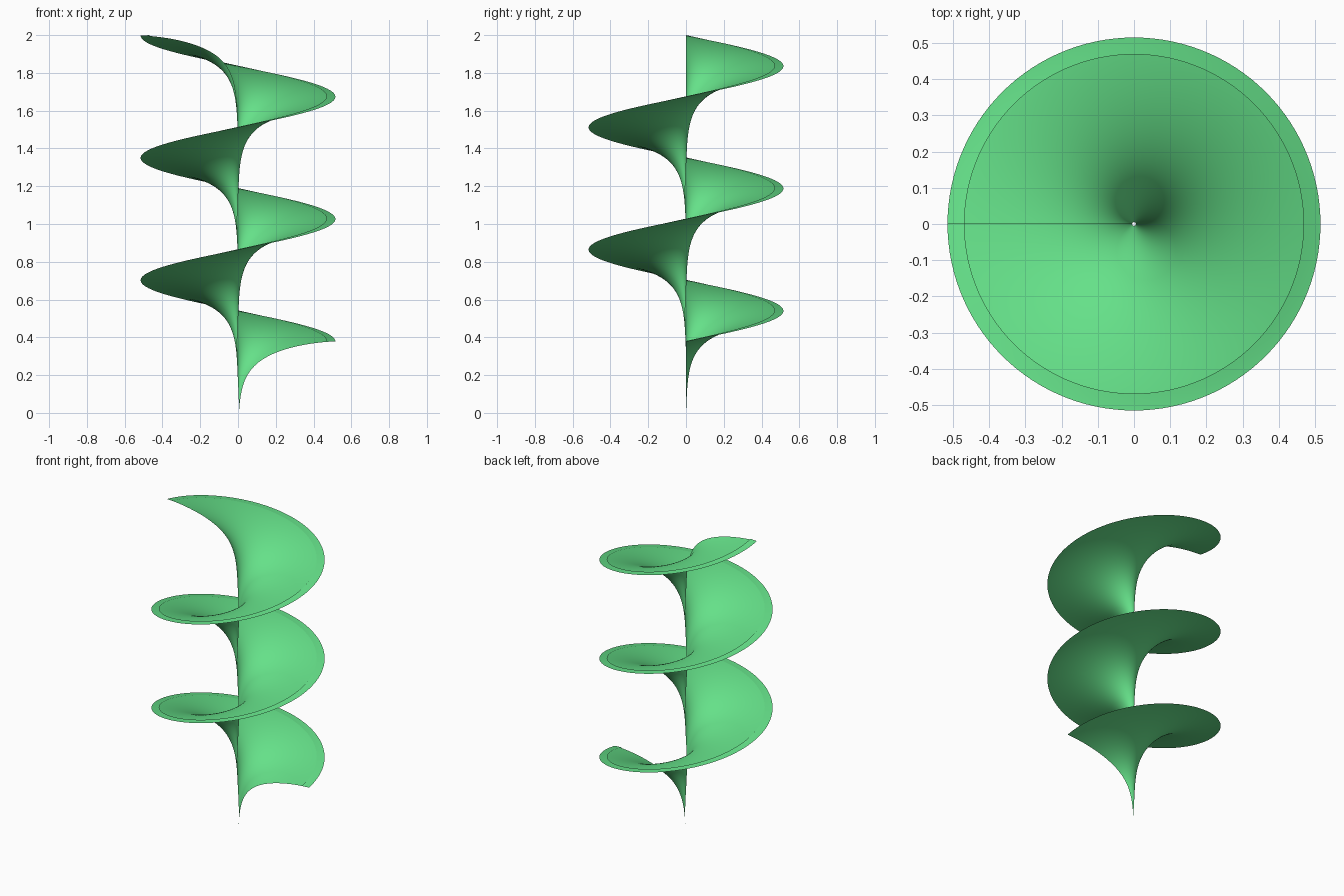
import bpy
from math import sin, cos, tan, log, pi

if "Cube" in bpy.data.objects:
    bpy.data.objects.remove(bpy.data.objects["Cube"])

# Twisted tractrix sheet: a flared profile swept up a screw axis
RADIUS = 0.5155
FLARE = 0.088                 # vertical scale of the flared profile
TURNS = 2.5
V_MIN, V_MAX = 0.01, 2.0
STEPS = 300                   # steps along the screw


def flare(v):
    return FLARE * (cos(v) + log(tan(v / 2)))


# Profile parameters: dense near the axis, exact at the rim, then the folded lip
n_in, n_lip = 56, 8
params = [V_MIN + (pi / 2 - V_MIN) * (i / n_in) ** 2 for i in range(n_in + 1)]
params += [pi / 2 + (V_MAX - pi / 2) * i / n_lip for i in range(1, n_lip + 1)]

# Base sits on z = 0 and the end of the lip reaches z = 2
base = -flare(V_MIN)
rise = 2.0 - base - flare(V_MAX)

verts, faces = [], []
m = len(params)
for i in range(STEPS + 1):
    t = i / STEPS
    u = 2 * pi * TURNS * t
    for v in params:
        r = RADIUS * sin(v)
        verts.append((r * cos(u), r * sin(u), base + flare(v) + rise * t))
for i in range(STEPS):
    for j in range(m - 1):
        a = i * m + j
        faces.append((a, a + 1, a + m + 1, a + m))

mesh = bpy.data.meshes.new("spiral_sheet")
mesh.from_pydata(verts, [], faces)
mesh.update()
sheet = bpy.data.objects.new("spiral_sheet", mesh)
bpy.context.collection.objects.link(sheet)

# Green material
mat = bpy.data.materials.new("green")
mat.diffuse_color = (0.13, 0.75, 0.25, 1.0)
mat.use_nodes = True
mat.node_tree.nodes["Principled BSDF"].inputs["Base Color"].default_value = mat.diffuse_color
mesh.materials.append(mat)

# Smooth surface with the folded rim kept sharp
bpy.context.view_layer.objects.active = sheet
sheet.select_set(True)
bpy.ops.object.shade_smooth_by_angle()
